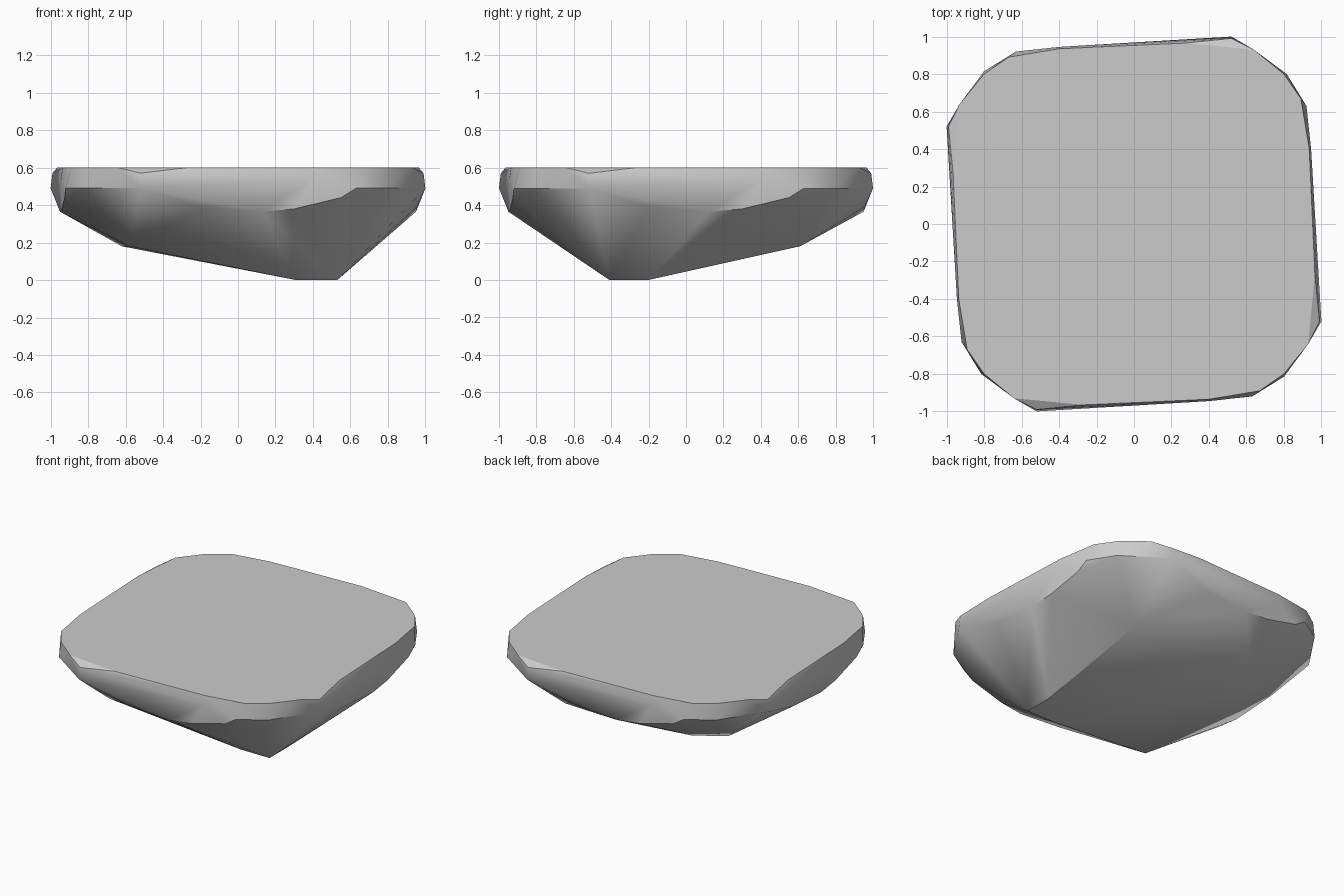
import bpy
import bmesh
import math
from mathutils import Matrix, Vector

# Remove the default cube if the scene has one
default_cube = bpy.data.objects.get("Cube")
if default_cube:
    bpy.data.objects.remove(default_cube, do_unlink=True)


def make_material(name, colour):
    material = bpy.data.materials.new(name)
    material.use_nodes = True
    material.diffuse_color = colour
    shader = next(n for n in material.node_tree.nodes if n.type == "BSDF_PRINCIPLED")
    shader.inputs["Base Color"].default_value = colour
    shader.inputs["Roughness"].default_value = 1
    return material


def quarter_turns(points):
    """Repeat one side's points around the four sides of the slab."""
    turned = []
    for turn in range(4):
        rotation = Matrix.Rotation(turn * math.pi / 2, 3, "Z")
        turned += [rotation @ Vector(point) for point in points]
    return turned


def hull_object(name, points, material):
    """Wrap a convex faceted stone around the given points."""
    bm = bmesh.new()
    for point in points:
        bm.verts.new(point)
    result = bmesh.ops.convex_hull(bm, input=bm.verts)
    unused = result["geom_interior"] + result["geom_unused"]
    loose = {v for v in unused if isinstance(v, bmesh.types.BMVert)}
    bmesh.ops.delete(bm, geom=list(loose), context="VERTS")
    bmesh.ops.recalc_face_normals(bm, faces=bm.faces)
    mesh = bpy.data.meshes.new(name)
    bm.to_mesh(mesh)
    bm.free()
    mesh.materials.append(material)
    stone = bpy.data.objects.new(name, mesh)
    bpy.context.collection.objects.link(stone)
    return stone


# Flat top edge, for one side and its corner
top_edge = [(-.27, -.965, .6), (.4, -.935, .6), (.67, -.89, .6),
            (.8, -.8, .6), (.93, -.64, .6)]

# Widest part of the rim
rim = [(-.52, -.99, .57), (-.52, -1, .49), (.4, -.945, .54),
       (.63, -.92, .49), (.8, -.815, .49)]

# Undercut where each side meets the sloping underside
lower_edge = [(-.2, -.955, .39), (.13, -.95, .365),
              (.3, -.94, .38), (.55, -.925, .44)]

# Lopsided underside, lowest toward one corner
underside = [(.53, -.41, 0), (.53, -.2, 0), (.31, -.41, 0),
             (.5, .61, .18), (-.58, -.58, .18),
             (-.62, .42, .18), (-.45, .58, .2)]

stone_grey = make_material("stone grey", (.6, .6, .6, 1))
slab = hull_object("stone_slab",
                   quarter_turns(top_edge + rim + lower_edge) + underside,
                   stone_grey)

# Soft facets with crisp rim edges
bpy.ops.object.select_all(action="DESELECT")
slab.select_set(True)
bpy.context.view_layer.objects.active = slab
bpy.ops.object.shade_smooth_by_angle(angle=math.radians(30))
